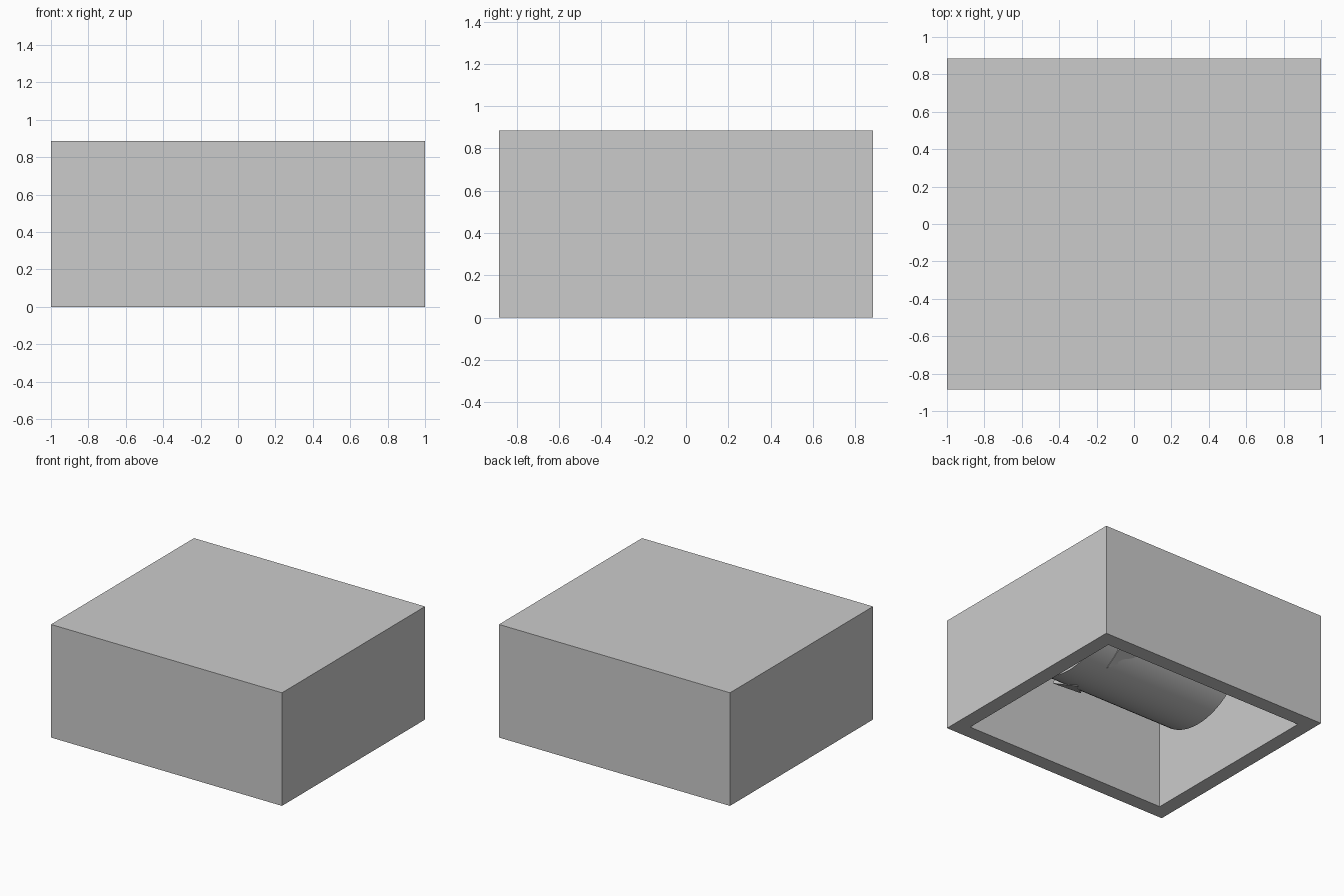
import bpy, bmesh, math
from mathutils import Vector

cube = bpy.data.objects.get("Cube")
if cube:
    bpy.data.objects.remove(cube, do_unlink=True)

WIDTH, DEPTH, HEIGHT = 2.0, 1.768, 0.885
WALL = 0.1176
CEILING = HEIGHT - WALL
RADIUS, HALF_LENGTH = 0.53, 0.6

grey = bpy.data.materials.new("plain grey")
grey.use_nodes = True
grey.diffuse_color = (0.6, 0.6, 0.6, 1)
grey.node_tree.nodes["Principled BSDF"].inputs["Base Color"].default_value = grey.diffuse_color


def finish(bm, name):
    bmesh.ops.recalc_face_normals(bm, faces=bm.faces)
    mesh = bpy.data.meshes.new(name)
    bm.to_mesh(mesh)
    bm.free()
    mesh.materials.append(grey)
    obj = bpy.data.objects.new(name, mesh)
    bpy.context.collection.objects.link(obj)
    return obj


def prism(name, profile, offset):
    """Extrude a closed outline of 3D points along an offset."""
    bm = bmesh.new()
    face = bm.faces.new([bm.verts.new(p) for p in profile])
    result = bmesh.ops.extrude_face_region(bm, geom=[face], use_keep_orig=True)
    moved = [g for g in result["geom"] if isinstance(g, bmesh.types.BMVert)]
    bmesh.ops.translate(bm, verts=moved, vec=Vector(offset))
    return finish(bm, name)


# Housing: a box hollowed from below
bm = bmesh.new()
bmesh.ops.create_cube(bm, size=1)
bmesh.ops.scale(bm, verts=bm.verts, vec=(WIDTH, DEPTH, HEIGHT))
bmesh.ops.translate(bm, verts=bm.verts, vec=(0, 0, HEIGHT / 2))
bottom = min(bm.faces, key=lambda f: f.calc_center_median().z)
bmesh.ops.inset_region(bm, faces=[bottom], thickness=WALL, use_even_offset=True)
cavity = bmesh.ops.extrude_discrete_faces(bm, faces=[bottom])["faces"][0]
bmesh.ops.translate(bm, verts=cavity.verts, vec=(0, 0, CEILING))
finish(bm, "housing")

# Half-round drum under the ceiling
arc = [math.pi * i / 48 for i in range(49)]
outline = [(-HALF_LENGTH, RADIUS * math.cos(a), CEILING - RADIUS * math.sin(a)) for a in arc]
drum = prism("drum", outline, (2 * HALF_LENGTH, 0, 0))
bpy.context.view_layer.objects.active = drum
drum.select_set(True)
bpy.ops.object.shade_smooth_by_angle(angle=math.radians(30))

# Thin slanted flaps whose corners break through the sides of the drum
for side, label in ((1, "back"), (-1, "front")):
    flap = [(0.39, side * 0.165, 0.255), (0.42, side * 0.4, 0.37), (0.16, side * 0.4, 0.385)]
    prism(label + "_flap", flap, (0, side * -0.02, 0.03))
